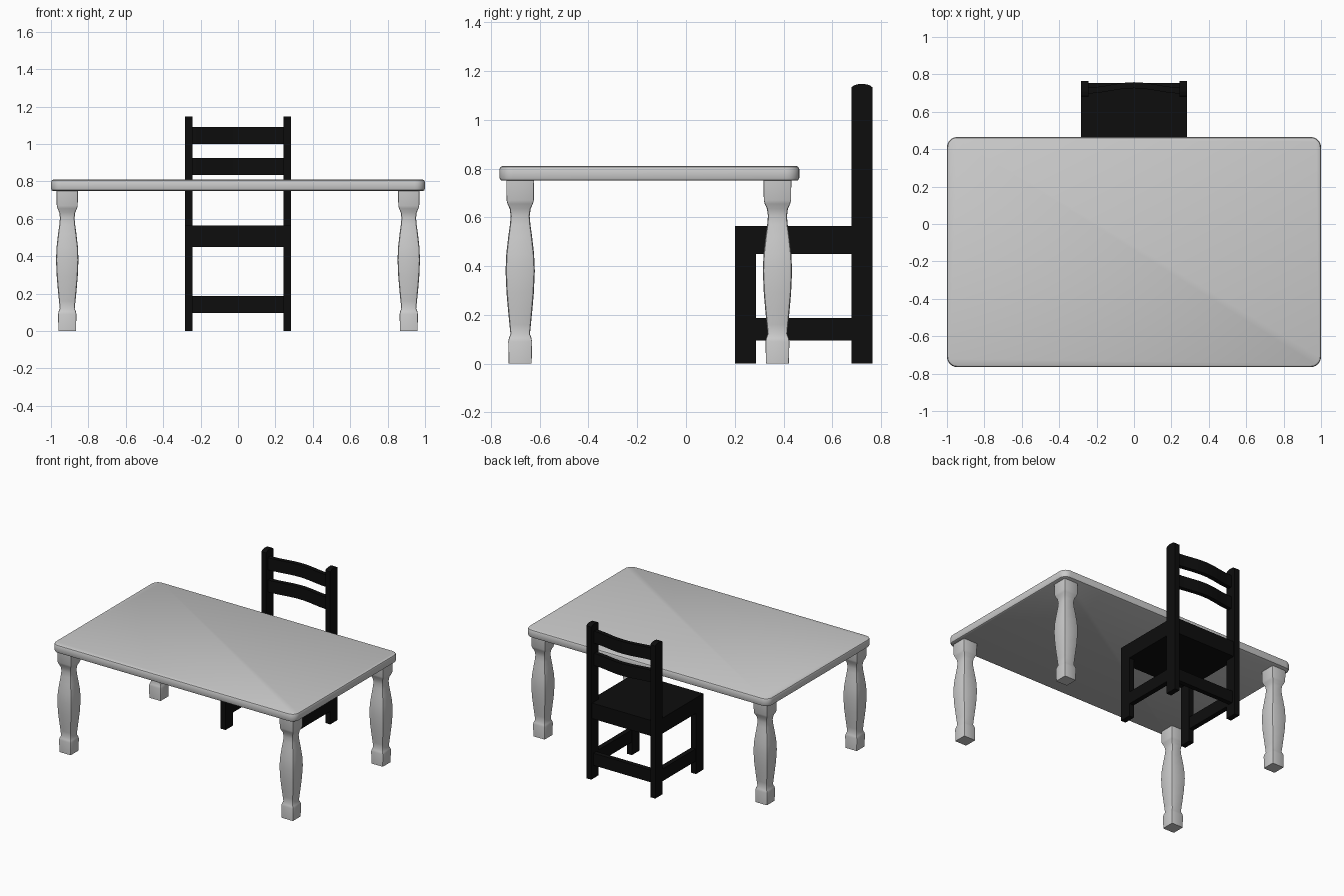
import bpy, bmesh, math

if "Cube" in bpy.data.objects:
    bpy.data.objects.remove(bpy.data.objects["Cube"])

black = bpy.data.materials.new("black_paint")
black.diffuse_color = (0.004, 0.004, 0.004, 1)
black.use_nodes = True
black.node_tree.nodes["Principled BSDF"].inputs["Base Color"].default_value = black.diffuse_color


def finish(name, bm, mat=None, smooth=False):
    bmesh.ops.recalc_face_normals(bm, faces=bm.faces)
    me = bpy.data.meshes.new(name)
    bm.to_mesh(me)
    bm.free()
    ob = bpy.data.objects.new(name, me)
    bpy.context.collection.objects.link(ob)
    if mat:
        me.materials.append(mat)
    if smooth:
        bpy.ops.object.select_all(action='DESELECT')
        ob.select_set(True)
        bpy.context.view_layer.objects.active = ob
        bpy.ops.object.shade_smooth_by_angle(angle=math.radians(35))
    return ob


def loft(name, rings, mat=None, smooth=False):
    """Skin a list of equal-length closed rings and cap both ends."""
    bm = bmesh.new()
    vs = [[bm.verts.new(p) for p in r] for r in rings]
    n = len(rings[0])
    for a, b in zip(vs, vs[1:]):
        for i in range(n):
            j = (i + 1) % n
            bm.faces.new((a[i], a[j], b[j], b[i]))
    bm.faces.new(vs[0][::-1])
    bm.faces.new(vs[-1])
    return finish(name, bm, mat, smooth)


def box(name, x0, x1, y0, y1, z0, z1, mat=black):
    ring = lambda z: [(x0, y0, z), (x1, y0, z), (x1, y1, z), (x0, y1, z)]
    return loft(name, [ring(z0), ring(z1)], mat)


def rounded_rect(cx, cy, hx, hy, r, z, seg):
    pts = []
    for k, (sx, sy) in enumerate([(1, 1), (-1, 1), (-1, -1), (1, -1)]):
        for i in range(seg + 1):
            a = math.pi / 2 * (k + i / seg)
            pts.append((cx + sx * (hx - r) + r * math.cos(a),
                        cy + sy * (hy - r) + r * math.sin(a), z))
    return pts


# Table top: rounded corners, softened rim
rim = [(0.75, 0.010), (0.753, 0.004), (0.762, 0), (0.797, 0), (0.806, 0.004), (0.81, 0.012)]
loft("table_top", [rounded_rect(0, -0.15, 1 - d, 0.615 - d, 0.055 - d, z, 6)
                   for z, d in rim], smooth=True)

# Table legs: square turned profile (height, half width, edge softening)
profile = [(0, 0.047, 0.004), (0.09, 0.049, 0.004), (0.105, 0.046, 0.005),
           (0.122, 0.040, 0.008), (0.16, 0.044, 0.010), (0.22, 0.050, 0.012),
           (0.29, 0.056, 0.012), (0.38, 0.060, 0.012), (0.45, 0.057, 0.012),
           (0.52, 0.049, 0.012), (0.57, 0.042, 0.010), (0.605, 0.039, 0.009),
           (0.635, 0.043, 0.008), (0.655, 0.052, 0.005), (0.67, 0.056, 0.004),
           (0.755, 0.057, 0.004)]
for side, sx in (("left", -1), ("right", 1)):
    for end, y in (("front", -0.68), ("back", 0.375)):
        loft(f"table_leg_{end}_{side}",
             [rounded_rect(sx * 0.913, y, w, w, r, z, 2) for z, w, r in profile],
             smooth=True)

# Chair sides: front leg, domed back post, low stretcher
for side, sx in (("left", -1), ("right", 1)):
    xa, xb = sorted((sx * 0.243, sx * 0.283))
    box(f"chair_front_leg_{side}", xa, xb, 0.20, 0.288, 0, 0.46)
    side_outline = [(0.678, 0), (0.765, 0), (0.765, 1.133), (0.752, 1.142),
                    (0.735, 1.146), (0.708, 1.146), (0.691, 1.142), (0.678, 1.133)]
    loft(f"chair_back_post_{side}",
         [[(x, y, z) for y, z in side_outline] for x in (xa, xb)], black)
    sa, sb = sorted((sx * 0.245, sx * 0.281))
    box(f"chair_side_stretcher_{side}", sa, sb, 0.27, 0.70, 0.095, 0.187)

# Chair seat and back stretcher
box("chair_seat", -0.2825, 0.2825, 0.2005, 0.755, 0.45, 0.565)
box("chair_back_stretcher", -0.25, 0.25, 0.705, 0.74, 0.097, 0.187)

# Curved back slats, bowed backwards in the middle
for name, z0, z1 in (("upper", 1.0, 1.09), ("lower", 0.835, 0.925)):
    rings = []
    for i in range(17):
        x = -0.25 + 0.5 * i / 16
        y = 0.698 + 0.028 * (0.5 + 0.5 * math.cos(math.pi * x / 0.25))
        rings.append([(x, y, z0), (x, y + 0.032, z0), (x, y + 0.032, z1), (x, y, z1)])
    loft(f"chair_{name}_back_slat", rings, black, smooth=True)
